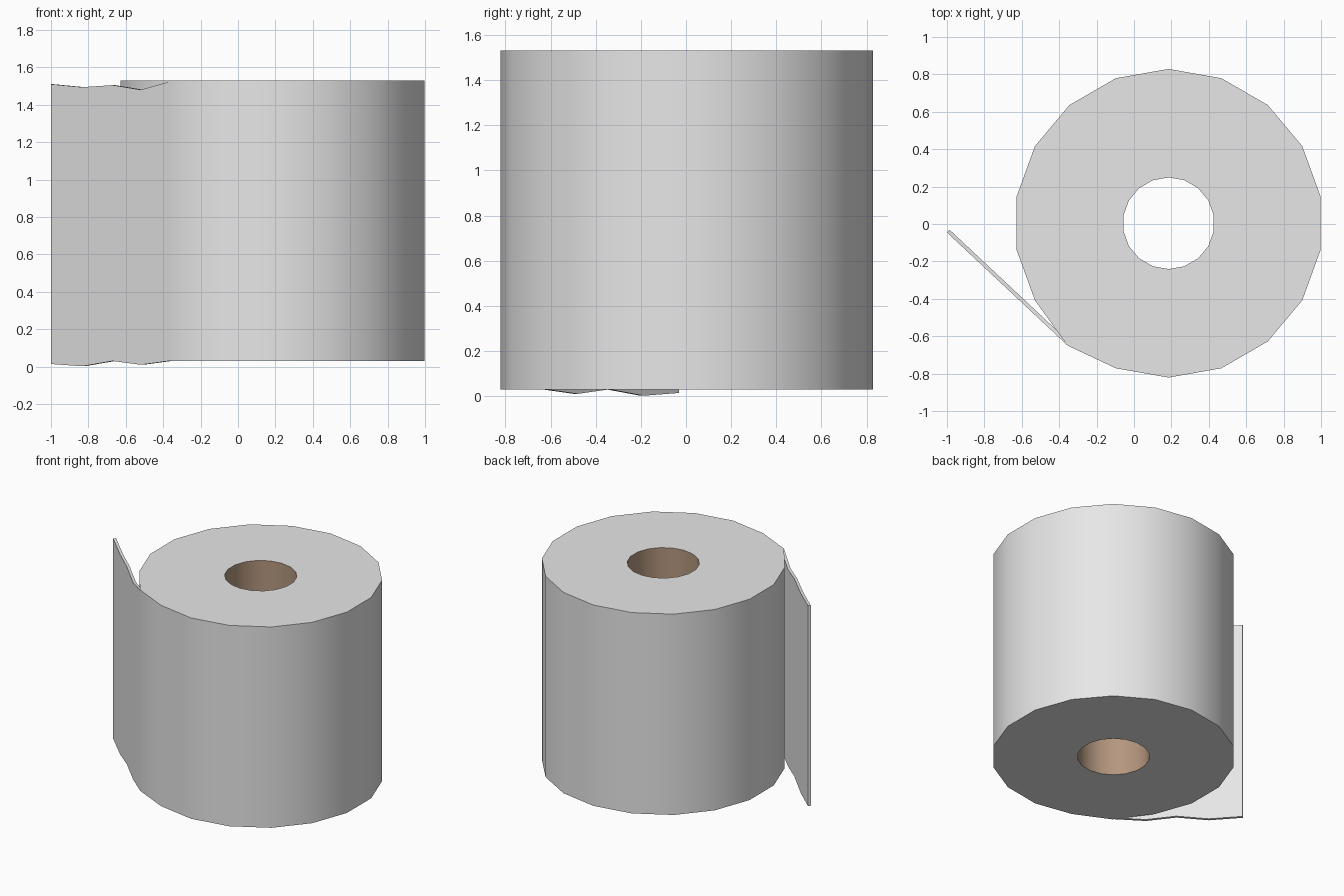
import bpy, bmesh, math
from mathutils import Vector

if "Cube" in bpy.data.objects:
    bpy.data.objects.remove(bpy.data.objects["Cube"])


def material(name, rgb):
    m = bpy.data.materials.new(name)
    m.diffuse_color = (*rgb, 1)
    m.use_nodes = True
    m.node_tree.nodes["Principled BSDF"].inputs["Base Color"].default_value = m.diffuse_color
    return m


paper = material("white paper", (0.8, 0.8, 0.8))
card = material("brown cardboard", (0.46, 0.31, 0.21))


def finish(bm, name, mats, angle):
    me = bpy.data.meshes.new(name)
    bm.to_mesh(me)
    bm.free()
    ob = bpy.data.objects.new(name, me)
    bpy.context.collection.objects.link(ob)
    for m in mats:
        me.materials.append(m)
    bpy.ops.object.select_all(action='DESELECT')
    ob.select_set(True)
    bpy.context.view_layer.objects.active = ob
    bpy.ops.object.shade_smooth_by_angle(angle=math.radians(angle))
    return ob


# Paper roll: 18-sided ring with a cardboard inner wall
SIDES, CX, CY, Z0, Z1 = 18, 0.185, 0.004, 0.03, 1.53
ROOT = Vector((-0.355, -0.65))     # where the loose sheet leaves the roll
bm = bmesh.new()


def ring(radius, z):
    verts = []
    for i in range(SIDES):
        a = math.radians(10 + 20 * i)
        x, y = CX + radius * math.cos(a), CY + radius * math.sin(a)
        if radius > 0.5 and i == 11:
            x, y = ROOT
        verts.append(bm.verts.new((x, y, z)))
    return verts


loops = [ring(0.825, Z0), ring(0.825, Z1), ring(0.245, Z1), ring(0.245, Z0)]
for k in range(4):
    a, b = loops[k], loops[(k + 1) % 4]
    for i in range(SIDES):
        j = (i + 1) % SIDES
        f = bm.faces.new((a[i], a[j], b[j], b[i]))
        f.material_index = 1 if k == 2 else 0
finish(bm, "paper_roll", [paper, card], 40)

# Loose sheet: thin flat strip with torn, wavy top and bottom edges
TIP = Vector((-1.0, -0.045))
THICK = Vector((0.0137, 0.0146))
stations = [(0.0, 0.032, 1.527), (0.255, 0.01, 1.48), (0.49, 0.03, 1.505),
            (0.74, 0.002, 1.494), (1.0, 0.014, 1.51)]   # fraction, bottom, top
bm = bmesh.new()
sections = []
for t, lo, hi in stations:
    p = ROOT.lerp(TIP, t)
    q = p + THICK
    sections.append([bm.verts.new(v) for v in
                     ((*p, lo), (*p, hi), (*q, hi), (*q, lo))])
for s, e in zip(sections, sections[1:]):
    for i in range(4):
        j = (i + 1) % 4
        bm.faces.new((s[i], s[j], e[j], e[i]))
bm.faces.new(sections[0])
bm.faces.new(sections[-1])
bmesh.ops.recalc_face_normals(bm, faces=bm.faces)
finish(bm, "loose_sheet", [paper], 30)
